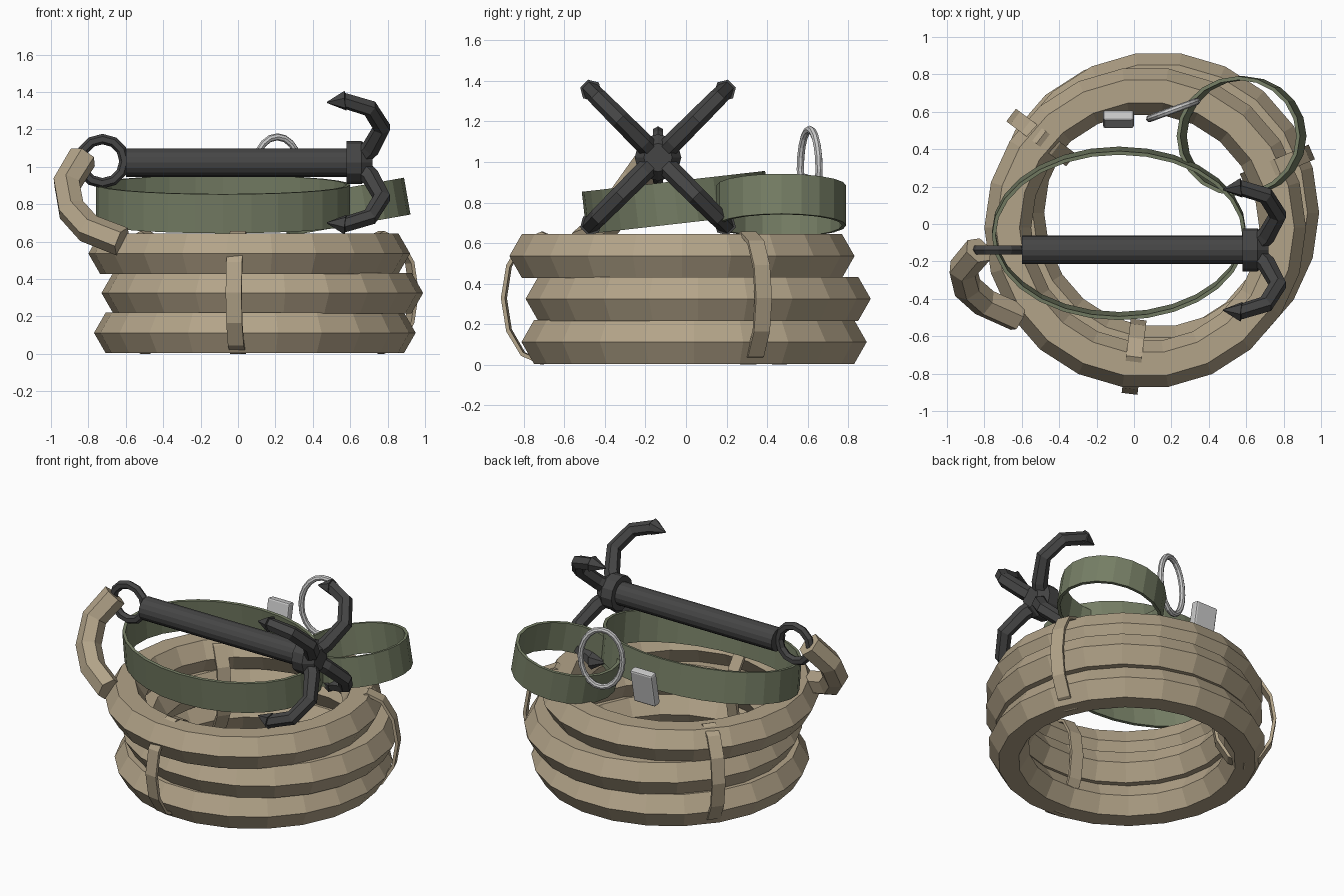
import bpy
from math import sin, cos, pi, radians
from mathutils import Vector, Matrix, Euler

if "Cube" in bpy.data.objects:
    bpy.data.objects.remove(bpy.data.objects["Cube"])


def material(name, rgb):
    m = bpy.data.materials.new(name)
    m.diffuse_color = (*rgb, 1)
    m.use_nodes = True
    m.node_tree.nodes["Principled BSDF"].inputs["Base Color"].default_value = m.diffuse_color
    return m


ROPE = material("rope_tan", (0.45, 0.37, 0.25))
WEB = material("webbing_green", (0.18, 0.21, 0.13))
IRON = material("dark_iron", (0.06, 0.06, 0.06))


def build(name, verts, faces, mat=None, loc=(0, 0, 0), rot=(0, 0, 0)):
    me = bpy.data.meshes.new(name)
    me.from_pydata([tuple(v) for v in verts], [], faces)
    ob = bpy.data.objects.new(name, me)
    bpy.context.collection.objects.link(ob)
    ob.location, ob.rotation_euler = loc, rot
    if mat:
        me.materials.append(mat)
    return ob


def ngon(r, n):
    return [(r * cos(2 * pi * i / n), r * sin(2 * pi * i / n)) for i in range(n)]


def rect(w, h):
    return [(w / 2, -h / 2), (w / 2, h / 2), (-w / 2, h / 2), (-w / 2, -h / 2)]


def ring(name, rx, ry, profile, n, mat=None, loc=(0, 0, 0), rot=(0, 0, 0)):
    """Closed elliptical hoop in local xy; profile = (radial, axial) offsets."""
    k = len(profile)
    verts = [((rx + a) * cos(2 * pi * i / n), (ry + a) * sin(2 * pi * i / n), b)
             for i in range(n) for a, b in profile]
    faces = [(i * k + j, (i + 1) % n * k + j, (i + 1) % n * k + (j + 1) % k, i * k + (j + 1) % k)
             for i in range(n) for j in range(k)]
    return build(name, verts, faces, mat, loc, rot)


def tube(name, path, radii, sides, mat=None, loc=(0, 0, 0), rot=(0, 0, 0)):
    """Capped sweep of a polygon along a roughly planar path."""
    p = [Vector(q) for q in path]
    side = (p[1] - p[0]).cross(p[-1] - p[1])
    if side.length < 1e-6:
        side = Vector((0, 1, 0))
    verts = []
    for i, q in enumerate(p):
        a = (q - p[i - 1]).normalized() if i else Vector()
        b = (p[i + 1] - q).normalized() if i < len(p) - 1 else Vector()
        t = (a + b).normalized()
        if a.length and b.length and a.dot(b) < -0.99:
            t = b
        u = (side - t * side.dot(t)).normalized()
        v = t.cross(u)
        verts += [q + u * x + v * y for x, y in ngon(radii[i], sides)]
    k, n = sides, len(p)
    faces = [(i * k + j, i * k + (j + 1) % k, (i + 1) * k + (j + 1) % k, (i + 1) * k + j)
             for i in range(n - 1) for j in range(k)]
    faces += [tuple(reversed(range(k))), tuple(range((n - 1) * k, n * k))]
    return build(name, verts, faces, mat, loc, rot)


# Stacked rope coils, each slightly off centre
for i, c in enumerate([(0.09, 0.04, 0.112), (0.13, 0.06, 0.325), (0.06, -0.02, 0.536)]):
    ring(f"rope_coil_{i + 1}", 0.735, 0.735, ngon(0.125, 6), 22, ROPE, c)

# Three ties looped around the coil stack
for i in range(3):
    a = radians(23 + 120 * i)
    ring(f"coil_tie_{i + 1}", 0.19, 0.318, rect(0.02, 0.085), 12, ROPE,
         (0.09 + 0.735 * cos(a), 0.02 + 0.735 * sin(a), 0.328), (pi / 2, 0, a))

# Loose rope tail running from the eye down to the coils
tube("rope_tail", [(-0.83, -0.14, 1.05), (-0.915, -0.24, 0.91), (-0.89, -0.34, 0.77),
                   (-0.80, -0.42, 0.67), (-0.62, -0.50, 0.60)], [0.08] * 5, 6, ROPE)

# Green webbing loops
ring("large_webbing_loop", 0.67, 0.445, rect(0.02, 0.21), 28, WEB,
     (-0.08, -0.05, 0.80), (radians(6.5), 0, 0))
ring("small_webbing_loop", 0.325, 0.31, rect(0.02, 0.20), 20, WEB,
     (0.575, 0.47, 0.785), (0, radians(-10), 0))

# Grapnel shaft, hub and eye
O = (0, -0.138, 1.022)
tube("grapnel_shaft", [(-0.60, 0, 0), (0.62, 0, 0)], [0.076] * 2, 16, IRON, O)
tube("grapnel_hub", [(0.58, 0, 0), (0.66, 0, 0), (0.72, 0, 0)], [0.115, 0.115, 0.07], 12, IRON, O)
ring("grapnel_eye", 0.118, 0.118, ngon(0.028, 6), 12, IRON, (-0.725, -0.138, 1.03), (pi / 2, 0, 0))

# Four hooked arms with pointed tips
for i in range(4):
    tube(f"grapnel_arm_{i + 1}",
         [(0.65, 0, 0.03), (0.71, 0, 0.11), (0.77, 0, 0.265), (0.705, 0, 0.41), (0.56, 0, 0.472)],
         [0.05, 0.05, 0.048, 0.046, 0.042], 6, IRON, O, (pi / 4 + i * pi / 2, 0, 0))
    tube(f"grapnel_point_{i + 1}", [(0.575, 0, 0.468), (0.475, 0, 0.455)],
         [0.055, 0.003], 6, IRON, O, (pi / 4 + i * pi / 2, 0, 0))

# Upright oval metal ring
ring("oval_metal_ring", 0.135, 0.195, ngon(0.019, 8), 20, None,
     (0.21, 0.61, 0.965), (pi / 2, 0, radians(20)))

# Bevelled metal buckle plate
x, y, z = 0.082, 0.028, 0.115
buckle = build("buckle",
               [(a * x, b * y, c * z) for a in (-1, 1) for b in (-1, 1) for c in (-1, 1)],
               [(0, 1, 3, 2), (4, 6, 7, 5), (0, 4, 5, 1), (2, 3, 7, 6), (0, 2, 6, 4), (1, 5, 7, 3)],
               None, (-0.083, 0.56, 0.83), (radians(-11), 0, 0))
bev = buckle.modifiers.new("bevel", 'BEVEL')
bev.width, bev.segments = 0.012, 2
